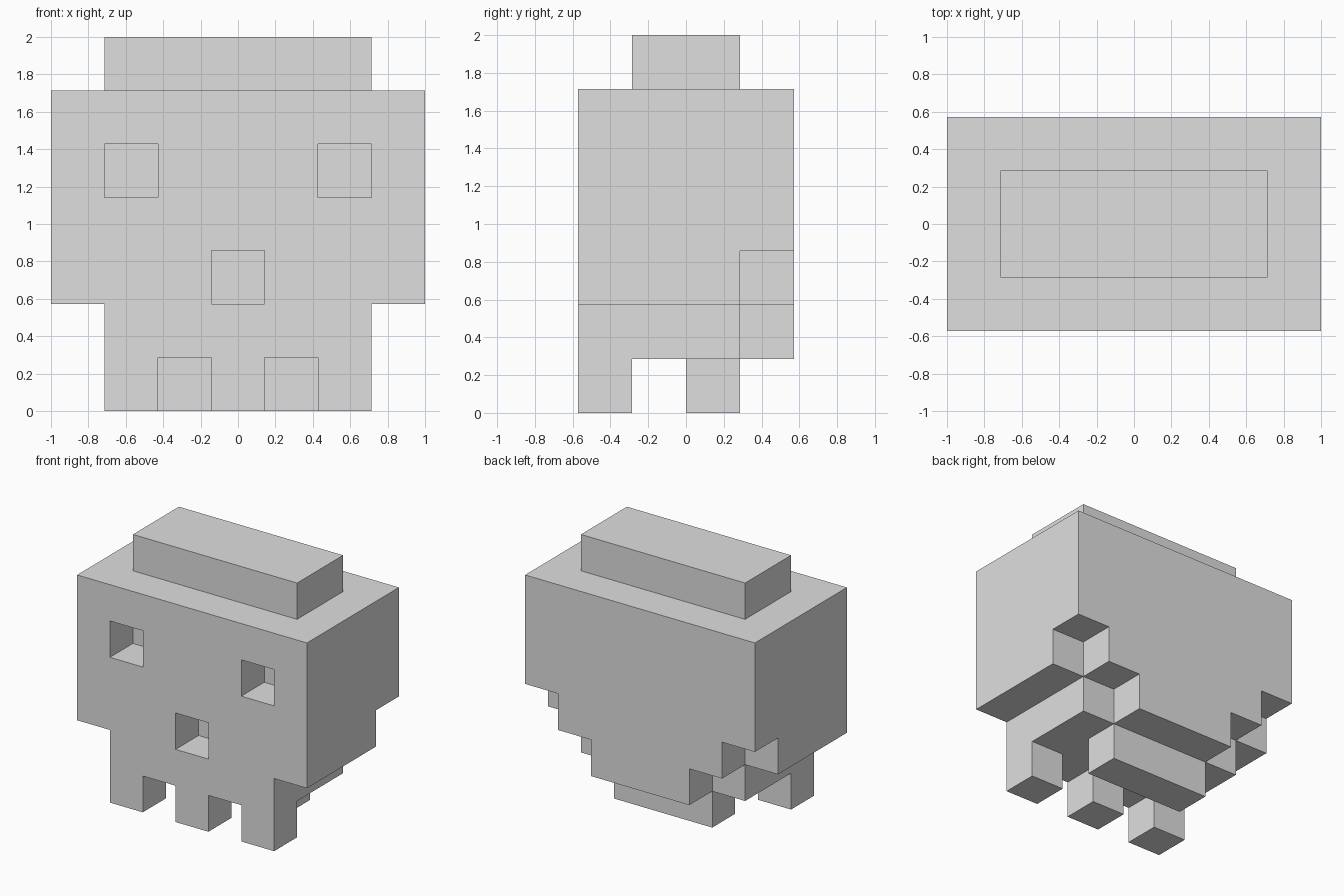
import bpy, bmesh
from mathutils import Vector

if "Cube" in bpy.data.objects:
    bpy.data.objects.remove(bpy.data.objects["Cube"])

U = 2 / 7  # size of one block; the model is 7 x 4 x 7 blocks

bone = bpy.data.materials.new("bone_grey")
bone.diffuse_color = (0.74, 0.74, 0.74, 1)
bone.use_nodes = True
bone.node_tree.nodes["Principled BSDF"].inputs["Base Color"].default_value = bone.diffuse_color


def block(x0, x1, y0, y1, z0, z1):
    """All unit cells of a box, counted from the front left bottom corner."""
    return {(x, y, z) for x in range(x0, x1)
            for y in range(y0, y1) for z in range(z0, z1)}


# Eye sockets and nose are one block deep
eyes = block(1, 2, 0, 1, 4, 5) | block(5, 6, 0, 1, 4, 5)
nose = block(3, 4, 0, 1, 2, 3)

parts = {
    "crown": block(1, 6, 1, 3, 6, 7),
    # The back of the cranium steps inwards towards the neck
    "cranium": (block(0, 7, 0, 4, 3, 6) | block(0, 7, 0, 3, 2, 3)
                | block(1, 6, 3, 4, 2, 3)) - eyes - nose,
    "upper_jaw": block(1, 6, 0, 3, 1, 2) | block(2, 5, 3, 4, 1, 2),
    "left_tooth": block(1, 2, 0, 1, 0, 1),
    "middle_tooth": block(3, 4, 0, 1, 0, 1),
    "right_tooth": block(5, 6, 0, 1, 0, 1),
    "skull_base": block(2, 5, 2, 3, 0, 1),
}
solid = set().union(*parts.values())


def build(name, cells):
    """Skin only the exposed sides of the cells, then merge flat areas."""
    bm = bmesh.new()
    for c in sorted(cells):
        centre = Vector((c[0] - 3, c[1] - 1.5, c[2] + 0.5))
        for axis in range(3):
            for sign in (-1, 1):
                n = [0, 0, 0]
                n[axis] = sign
                if tuple(a + b for a, b in zip(c, n)) in solid:
                    continue
                s, t = Vector((0, 0, 0)), Vector((0, 0, 0))
                s[(axis + 1) % 3] = t[(axis + 2) % 3] = 0.5
                if sign < 0:
                    s, t = t, s
                mid = centre + Vector(n) * 0.5
                bm.faces.new([bm.verts.new((mid + d) * U)
                              for d in (-s - t, s - t, s + t, t - s)])
    bmesh.ops.remove_doubles(bm, verts=bm.verts, dist=0.001)
    bmesh.ops.dissolve_limit(bm, angle_limit=0.01, verts=bm.verts, edges=bm.edges)
    mesh = bpy.data.meshes.new(name)
    bm.to_mesh(mesh)
    bm.free()
    mesh.materials.append(bone)
    bpy.context.collection.objects.link(bpy.data.objects.new(name, mesh))


for name, cells in parts.items():
    build(name, cells)
